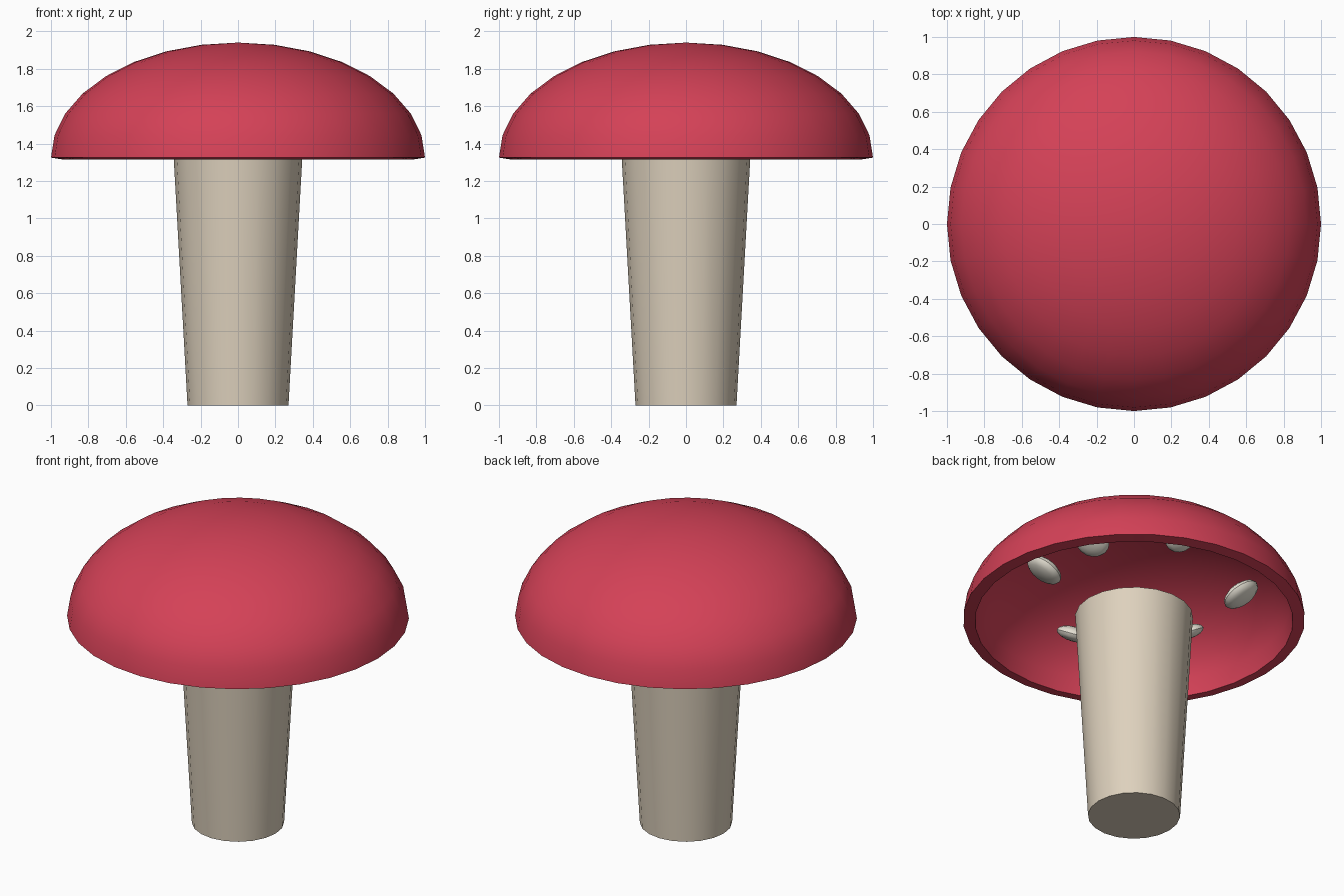
import bpy, bmesh, math
from mathutils import Matrix

if "Cube" in bpy.data.objects:
    bpy.data.objects.remove(bpy.data.objects["Cube"])


def material(name, rgb):
    m = bpy.data.materials.new(name)
    m.diffuse_color = (*rgb, 1)
    m.use_nodes = True
    m.node_tree.nodes["Principled BSDF"].inputs["Base Color"].default_value = m.diffuse_color
    return m


red = material("cap red", (0.66, 0.053, 0.095))
beige = material("stem beige", (0.73, 0.64, 0.51))
cream = material("spot cream", (0.84, 0.80, 0.70))


def finish(name, bm, mat, angle):
    """Turn a bmesh into a smooth-shaded object with one material."""
    bmesh.ops.recalc_face_normals(bm, faces=bm.faces)
    mesh = bpy.data.meshes.new(name)
    bm.to_mesh(mesh)
    bm.free()
    mesh.materials.append(mat)
    ob = bpy.data.objects.new(name, mesh)
    bpy.context.collection.objects.link(ob)
    bpy.ops.object.select_all(action='DESELECT')
    ob.select_set(True)
    bpy.context.view_layer.objects.active = ob
    bpy.ops.object.shade_smooth_by_angle(angle=math.radians(angle))
    return ob


# Stem: flares slightly upwards and ends just inside the cap
bm = bmesh.new()
bmesh.ops.create_cone(bm, cap_ends=True, segments=20, radius1=0.27, radius2=0.345,
                      depth=1.345, matrix=Matrix.Translation((0, 0, 1.345 / 2)))
finish("stem", bm, beige, 30)

# Cap: hollow flattened half sphere
RIM_Z = 1.325
bm = bmesh.new()
bmesh.ops.create_uvsphere(bm, u_segments=32, v_segments=16, radius=1)
low = [v for v in bm.verts if v.co.z < -0.01]
bmesh.ops.delete(bm, geom=low, context='VERTS')
bmesh.ops.transform(bm, verts=bm.verts,
                    matrix=Matrix.Translation((0, 0, RIM_Z)) @ Matrix.Diagonal((1, 1, 0.615, 1)))
cap = finish("cap", bm, red, 30)
if sum(p.normal.z for p in cap.data.polygons) < 0:
    cap.data.flip_normals()
shell = cap.modifiers.new("shell", 'SOLIDIFY')
shell.thickness = 0.07
shell.offset = -1
bpy.ops.object.modifier_apply(modifier="shell")
bpy.ops.object.shade_smooth_by_angle(angle=math.radians(30))

# Spots: flattened balls in a ring under the cap, leaning inwards
# (azimuth, ring radius, height, size)
spots = [(20, 0.49, 1.61, 0.105), (80, 0.54, 1.60, 0.09), (140, 0.626, 1.495, 0.115),
         (200, 0.62, 1.55, 0.10), (260, 0.70, 1.575, 0.105), (320, 0.525, 1.66, 0.115)]
for i, (az, r, z, size) in enumerate(spots, 1):
    bm = bmesh.new()
    bmesh.ops.create_uvsphere(bm, u_segments=16, v_segments=8, radius=size)
    place = (Matrix.Rotation(math.radians(az), 4, 'Z') @ Matrix.Translation((r, 0, z))
             @ Matrix.Rotation(math.radians(-33), 4, 'Y') @ Matrix.Diagonal((1, 1, 0.42, 1)))
    bmesh.ops.transform(bm, verts=bm.verts, matrix=place)
    finish(f"spot_{i}", bm, cream, 40)
